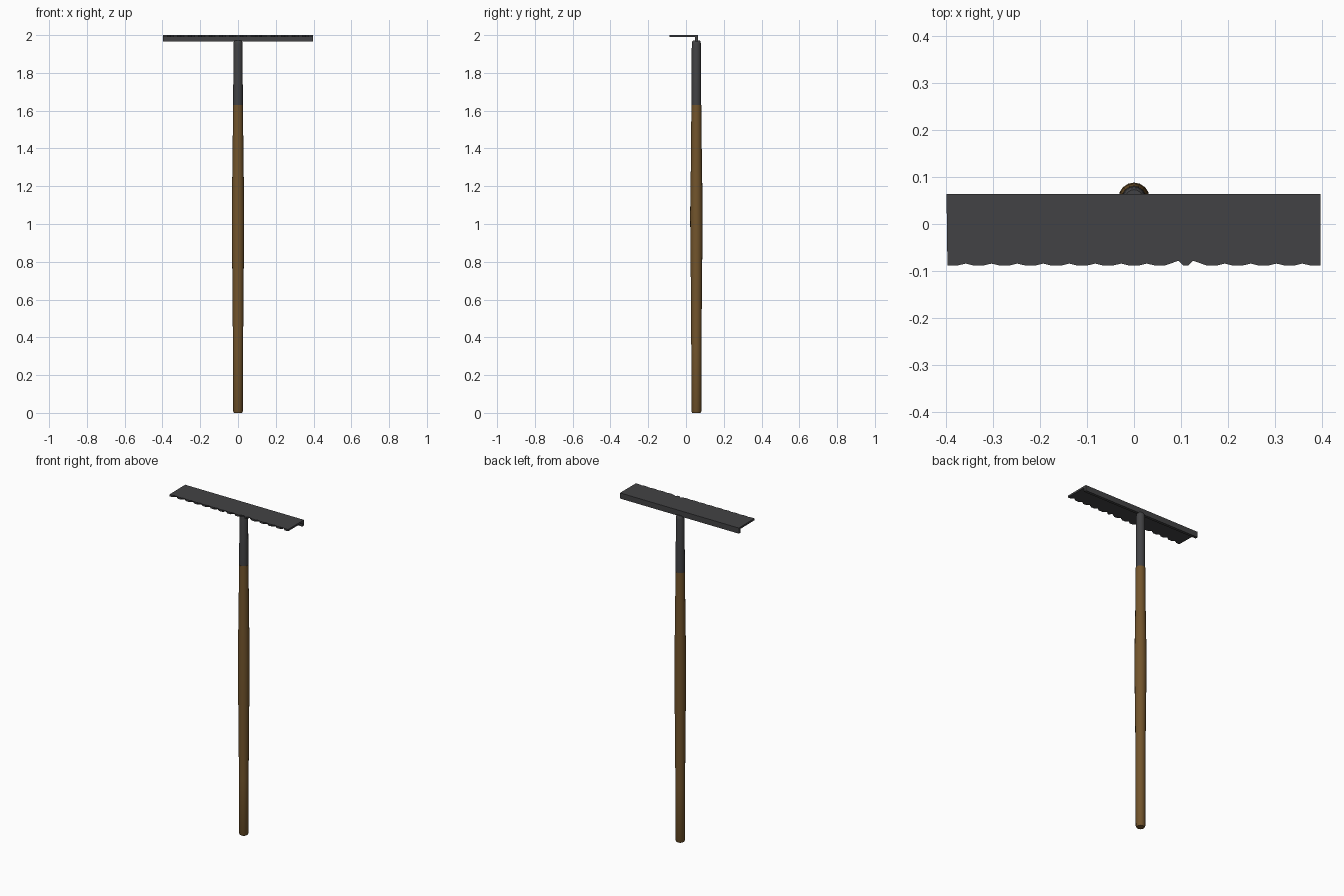
import bpy, bmesh, math

if "Cube" in bpy.data.objects:
    bpy.data.objects.remove(bpy.data.objects["Cube"])

def material(name, color):
    m = bpy.data.materials.new(name)
    m.diffuse_color = (*color, 1)
    m.use_nodes = True
    m.node_tree.nodes["Principled BSDF"].inputs["Base Color"].default_value = m.diffuse_color
    return m

METAL = material("dark_metal", (0.055, 0.055, 0.058))
WOOD = material("wood", (0.17, 0.09, 0.025))

def finish(name, bm, mat, smooth=False):
    bmesh.ops.recalc_face_normals(bm, faces=bm.faces)
    me = bpy.data.meshes.new(name)
    bm.to_mesh(me)
    bm.free()
    me.materials.append(mat)
    ob = bpy.data.objects.new(name, me)
    bpy.context.collection.objects.link(ob)
    if smooth:
        bpy.context.view_layer.objects.active = ob
        ob.select_set(True)
        bpy.ops.object.shade_smooth_by_angle(angle=math.radians(35))
        ob.select_set(False)
    return ob

def loft(name, rings, mat, smooth=False):
    """Skin a stack of equal-length point rings and cap both ends."""
    bm = bmesh.new()
    rows = [[bm.verts.new(p) for p in ring] for ring in rings]
    n = len(rows[0])
    for a, b in zip(rows, rows[1:]):
        for i in range(n):
            j = (i + 1) % n
            bm.faces.new((a[i], a[j], b[j], b[i]))
    bm.faces.new(rows[0])
    bm.faces.new(rows[-1])
    return finish(name, bm, mat, smooth)

def circle(z, r, n=16, y=0.055):
    return [(r * math.cos(math.tau * i / n), y + r * math.sin(math.tau * i / n), z)
            for i in range(n)]

# Wooden shaft, thicker in the middle
shaft = [(0, .022), (.008, .026), (.33, .027), (.65, .029), (.85, .0315),
         (1.05, .033), (1.22, .031), (1.32, .029), (1.63, .0265)]
loft("wooden_shaft", [circle(z, r) for z, r in shaft], WOOD, True)

# Metal socket joining shaft and head
socket = [(1.625, .0255), (1.95, .0245), (1.966, .022), (1.972, .018)]
loft("metal_socket", [circle(z, r) for z, r in socket], METAL, True)

# Blade outline: shallow teeth, cut further back on the underside
def blade_outline(z, gap_y):
    pts = [(0.396, 0.064, z), (-0.398, 0.064, z)]
    for k in range(15):
        x = -0.385 + k * 0.055
        w = 0.005 if k == 9 else 0.011
        pts += [(x - w, -0.088, z), (x + w, -0.088, z)]
        if k < 14:
            y = gap_y + (0.006 if k in (8, 9) else 0)
            pts.append((x + 0.0275 - (0.012 if k == 9 else 0)
                        + (0.012 if k == 8 else 0), y, z))
    return pts

loft("toothed_blade", [blade_outline(1.989, -0.074), blade_outline(2.0, -0.084)], METAL)

# Back flange turned down from the blade
flange = [(0.047, 1.966), (0.064, 1.966), (0.064, 1.9995), (0.047, 1.9995)]
loft("back_flange", [[(x, y, z) for y, z in flange] for x in (-0.398, 0.396)], METAL)
